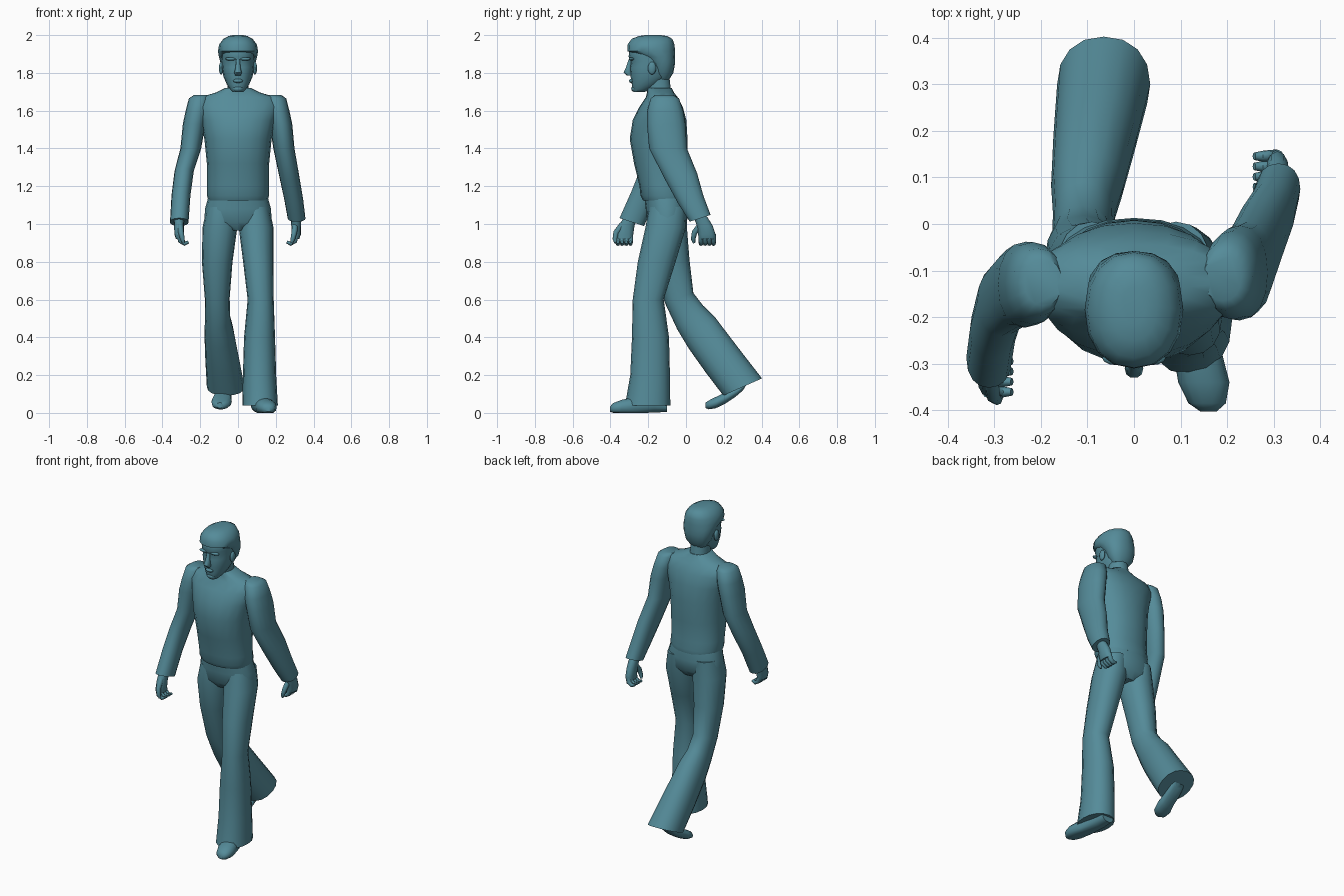
import bpy, bmesh, math
from mathutils import Vector, Matrix

mat = bpy.data.materials.new("teal")
mat.diffuse_color = (0.09, 0.26, 0.32, 1)


def finish(name, bm, angle=50):
    bmesh.ops.recalc_face_normals(bm, faces=bm.faces)
    me = bpy.data.meshes.new(name)
    bm.to_mesh(me)
    bm.free()
    me.materials.append(mat)
    ob = bpy.data.objects.new(name, me)
    bpy.context.collection.objects.link(ob)
    bpy.ops.object.select_all(action='DESELECT')
    bpy.context.view_layer.objects.active = ob
    ob.select_set(True)
    bpy.ops.object.shade_smooth_by_angle(angle=math.radians(angle))
    return ob


def loft(name, rings, n=16, p=2.2, floor=None, angle=50):
    """Skin rings (x, y, z, rx, ry, tilt about x in degrees), capped at both ends."""
    bm = bmesh.new()
    loops = []
    for x, y, z, rx, ry, *t in rings:
        rot = Matrix.Rotation(math.radians(t[0] if t else 0), 3, 'X')
        loop = []
        for i in range(n):
            a = 2 * math.pi * i / n
            c, s = math.cos(a), math.sin(a)
            v = Vector((math.copysign(abs(c) ** (2 / p), c) * rx,
                        math.copysign(abs(s) ** (2 / p), s) * ry, 0))
            v = rot @ v + Vector((x, y, z))
            if floor is not None:
                v.z = max(v.z, floor)
            loop.append(bm.verts.new(v))
        loops.append(loop)
    for a, b in zip(loops, loops[1:]):
        for i in range(n):
            j = (i + 1) % n
            bm.faces.new((a[i], a[j], b[j], b[i]))
    bm.faces.new(loops[0])
    bm.faces.new(loops[-1])
    return finish(name, bm, angle)


def ball(name, loc, size):
    bm = bmesh.new()
    m = Matrix.Translation(loc) @ Matrix.Diagonal((*size, 1))
    bmesh.ops.create_uvsphere(bm, u_segments=12, v_segments=8, radius=1, matrix=m)
    return finish(name, bm)


def tube(name, pts, radii, n=8):
    """Round tube along a short path, for fingers."""
    bm = bmesh.new()
    loops = []
    for k, q in enumerate(pts):
        d = Vector(pts[min(k + 1, len(pts) - 1)]) - Vector(pts[max(k - 1, 0)])
        u = d.cross(Vector((0, 1, 0.01))).normalized()
        w = d.cross(u).normalized()
        loops.append([bm.verts.new(Vector(q) + radii[k] * (u * math.cos(2 * math.pi * i / n)
                      + w * math.sin(2 * math.pi * i / n))) for i in range(n)])
    for a, b in zip(loops, loops[1:]):
        for i in range(n):
            j = (i + 1) % n
            bm.faces.new((a[i], a[j], b[j], b[i]))
    bm.faces.new(loops[0])
    bm.faces.new(loops[-1])
    return finish(name, bm)


# pullover with a slightly overhanging hem
loft("pullover", [(0, -.11, 1.125, .157, .118), (0, -.115, 1.15, .164, .126),
     (0, -.122, 1.2, .163, .124), (0, -.133, 1.32, .165, .142), (0, -.145, 1.45, .178, .153),
     (0, -.14, 1.55, .198, .142), (0, -.132, 1.62, .222, .115), (0, -.128, 1.67, .205, .085),
     (0, -.135, 1.695, .12, .072), (0, -.142, 1.72, .068, .066)], n=20)

# trousers
loft("trouser_seat", [(0, -.11, 1.16, .152, .113), (0, -.1, 1.08, .175, .113),
     (0, -.1, 1.01, .178, .105), (0, -.1, .965, .1, .07)], n=20)
loft("front_trouser_leg", [(.09, -.095, 1.09, .075, .1), (.096, -.108, .98, .092, .107),
     (.107, -.155, .8, .08, .1), (.12, -.2, .6, .069, .082), (.114, -.188, .4, .082, .098),
     (.114, -.19, .2, .088, .105), (.117, -.203, .04, .094, .12)])
loft("back_trouser_leg", [(-.09, -.095, 1.09, .075, .1), (-.096, -.1, .98, .092, .105),
     (-.11, -.073, .8, .081, .092, 6), (-.11, -.037, .61, .066, .08, 18),
     (-.108, .022, .505, .066, .093, 43), (-.1, .083, .425, .078, .108, 50),
     (-.083, .19, .28, .09, .108, 38), (-.065, .3, .137, .1, .112, 24)])

# shoes
loft("front_shoe", [(.112, -.1, .04, .04, .035, 90), (.115, -.17, .045, .048, .045, 90),
     (.135, -.27, .035, .052, .05, 90), (.15, -.34, .03, .055, .04, 90),
     (.157, -.385, .025, .04, .028, 90), (.16, -.402, .02, .018, .014, 90)], n=14, floor=0)
loft("back_shoe", [(-.075, .32, .15, .035, .035, 60), (-.077, .28, .12, .045, .045, 60),
     (-.08, .22, .085, .046, .045, 65), (-.087, .165, .058, .054, .036, 75),
     (-.092, .125, .045, .045, .027, 80), (-.095, .102, .04, .02, .014, 90)], n=14)

# sleeves: one swings back, the other forward
loft("back_swing_sleeve", [(.19, -.115, 1.682, .04, .05), (.2, -.112, 1.665, .055, .075),
     (.212, -.11, 1.6, .06, .095), (.227, -.105, 1.53, .06, .102), (.243, -.095, 1.4, .056, .1),
     (.272, -.025, 1.25, .053, .086, 12), (.295, .025, 1.13, .05, .07, 18),
     (.31, .075, 1.03, .047, .058, 18)])
loft("forward_swing_sleeve", [(-.195, -.125, 1.682, .04, .05), (-.205, -.125, 1.665, .055, .072),
     (-.217, -.127, 1.6, .06, .088), (-.232, -.13, 1.53, .06, .092), (-.25, -.135, 1.4, .055, .086),
     (-.285, -.165, 1.28, .051, .077, -10), (-.302, -.225, 1.15, .05, .068, -18),
     (-.311, -.287, 1.01, .049, .068, -18)])


# hands: palm, inward curled fingers, thumb in front
def hand(label, s, x, y, lean):
    loft(label + "_palm", [(x, y - lean, 1.04, .028, .036), (x, y, .99, .026, .042),
         (x, y + lean * .4, .945, .025, .046), (x - s * .004, y + lean * .5, .92, .02, .044)], n=12)
    for k in range(4):
        fy = y + lean * .5 - .033 + k * .022
        tube(label + "_finger_%d" % (k + 1),
             [(x, fy, .945), (x - s * .008, fy, .91), (x - s * .03, fy, .896), (x - s * .05, fy, .905)],
             [.014, .014, .012, .008])
    tube(label + "_thumb", [(x - s * .005, y - .02, 1.0), (x - s * .01, y - .055, .955),
         (x - s * .018, y - .062, .92), (x - s * .024, y - .058, .9)], [.016, .015, .012, .007])


hand("rear_hand", 1, .308, .1, .025)
hand("front_hand", -1, -.312, -.315, -.025)

# neck and head
loft("neck", [(0, -.135, 1.66, .062, .066), (0, -.145, 1.73, .056, .064),
     (0, -.155, 1.8, .058, .066)], n=14)
loft("head", [(0, -.25, 1.698, .028, .028), (0, -.235, 1.712, .042, .05),
     (0, -.212, 1.74, .06, .075), (0, -.193, 1.78, .077, .1), (0, -.187, 1.83, .085, .109),
     (0, -.183, 1.858, .086, .108), (0, -.187, 1.885, .088, .117), (0, -.187, 1.93, .088, .112),
     (0, -.18, 1.97, .07, .09)])
loft("nose", [(0, -.296, 1.872, .01, .008), (0, -.304, 1.83, .013, .014),
     (0, -.31, 1.803, .02, .021), (0, -.298, 1.785, .014, .014)], n=10)
ball("lips", (0, -.288, 1.758, ), (.026, .014, .011))
ball("chin", (0, -.268, 1.716), (.03, .022, .018))
for s, side in ((-1, "right"), (1, "left")):
    ball(side + "_ear", (s * .089, -.18, 1.825), (.012, .022, .034))
    ball(side + "_brow", (s * .038, -.288, 1.874), (.03, .015, .009))

# hair cap, low at the nape and swept over the forehead
loft("hair", [(0, -.125, 1.765, .052, .036), (0, -.122, 1.8, .078, .055),
     (0, -.128, 1.85, .092, .07), (0, -.148, 1.885, .101, .09), (0, -.184, 1.915, .106, .126),
     (0, -.185, 1.95, .1, .124), (0, -.18, 1.98, .078, .108), (0, -.175, 1.995, .05, .075),
     (0, -.175, 2.0, .025, .04)])
